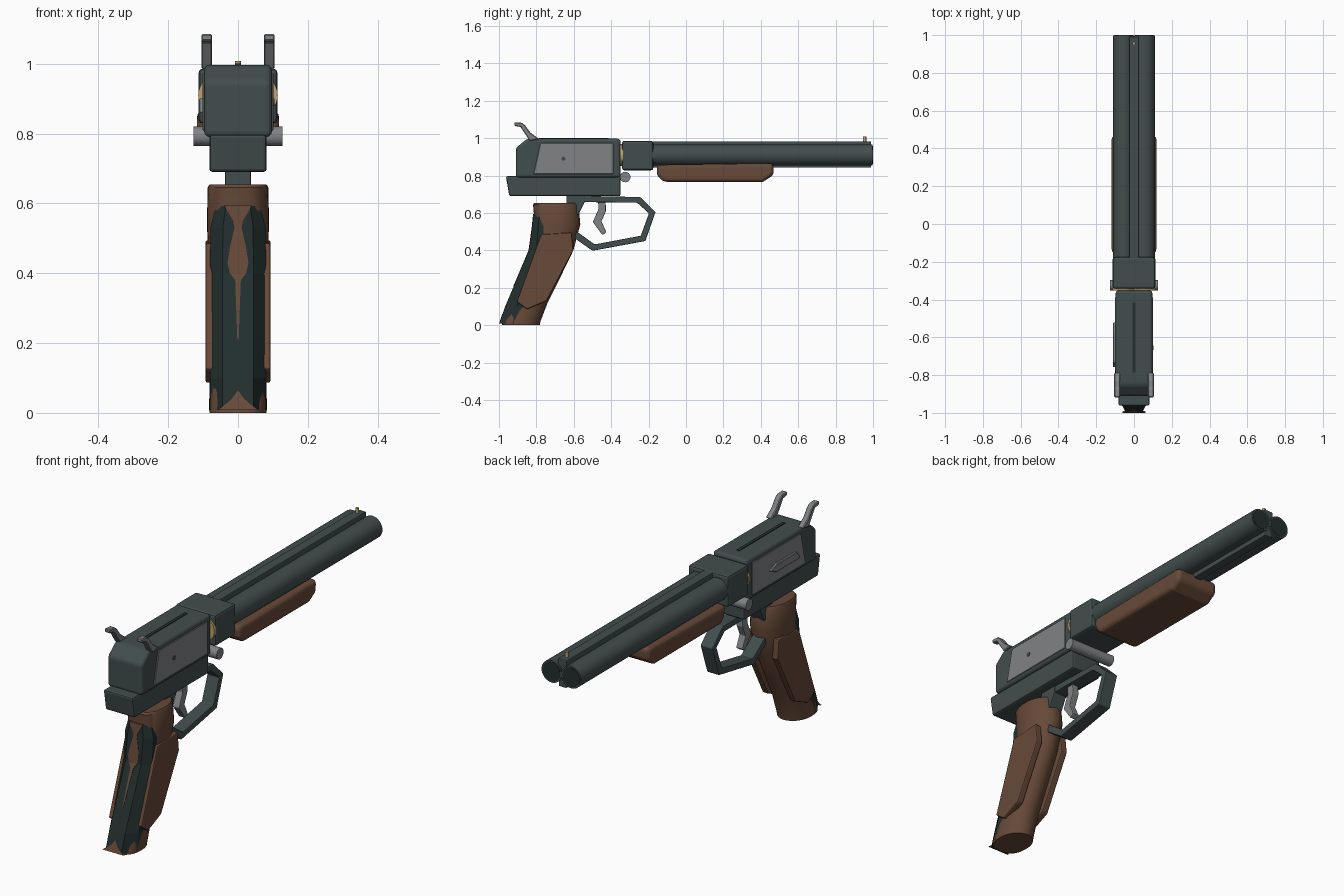
import bpy, bmesh, math
from mathutils import Matrix

if "Cube" in bpy.data.objects:
    bpy.data.objects.remove(bpy.data.objects["Cube"])


def mat(name, rgb):
    m = bpy.data.materials.new(name)
    m.diffuse_color = (*rgb, 1)
    m.use_nodes = True
    m.node_tree.nodes["Principled BSDF"].inputs["Base Color"].default_value = m.diffuse_color
    return m


STEEL = mat("gunmetal", (0.055, 0.074, 0.074))
GREY = mat("light_grey_metal", (0.215, 0.225, 0.235))
WOOD = mat("brown_wood", (0.135, 0.067, 0.040))
BLACK = mat("black_rubber", (0.016, 0.028, 0.027))
BRASS = mat("brass", (0.52, 0.37, 0.15))


def finish(bm, name, material, bevel=0, segs=2, smooth=False):
    bmesh.ops.recalc_face_normals(bm, faces=bm.faces)
    me = bpy.data.meshes.new(name)
    bm.to_mesh(me)
    bm.free()
    me.materials.append(material)
    ob = bpy.data.objects.new(name, me)
    bpy.context.collection.objects.link(ob)
    if bevel:
        b = ob.modifiers.new("bevel", 'BEVEL')
        b.width, b.segments, b.limit_method = bevel, segs, 'ANGLE'
        b.angle_limit = math.radians(35)
    if smooth:
        bpy.ops.object.select_all(action='DESELECT')
        ob.select_set(True)
        bpy.context.view_layer.objects.active = ob
        bpy.ops.object.shade_smooth_by_angle(angle=math.radians(35))
    return ob


def prism(name, profile, x0, x1, material, bevel=0, segs=2):
    """Side profile of (y, z) points stretched from x0 to x1."""
    bm = bmesh.new()
    a = [bm.verts.new((x0, y, z)) for y, z in profile]
    b = [bm.verts.new((x1, y, z)) for y, z in profile]
    bm.faces.new(a)
    bm.faces.new(b[::-1])
    n = len(a)
    for i in range(n):
        j = (i + 1) % n
        bm.faces.new((a[i], b[i], b[j], a[j]))
    return finish(bm, name, material, bevel, segs)


def box(name, x, y0, y1, z0, z1, material, bevel=0):
    return prism(name, [(y0, z0), (y1, z0), (y1, z1), (y0, z1)], -x, x, material, bevel)


def loft(name, rings, material, bevel=0, smooth=False):
    bm = bmesh.new()
    vs = [[bm.verts.new(p) for p in r] for r in rings]
    n = len(vs[0])
    for a, b in zip(vs, vs[1:]):
        for i in range(n):
            j = (i + 1) % n
            bm.faces.new((a[i], a[j], b[j], b[i]))
    bm.faces.new(vs[0])
    bm.faces.new(vs[-1][::-1])
    return finish(bm, name, material, bevel, smooth=smooth)


def rod(name, centre, r, length, axis, material, n=32):
    bm = bmesh.new()
    rot = {'x': Matrix.Rotation(math.pi / 2, 4, 'Y'),
           'y': Matrix.Rotation(math.pi / 2, 4, 'X'), 'z': Matrix()}[axis]
    bmesh.ops.create_cone(bm, cap_ends=True, segments=n, radius1=r, radius2=r,
                          depth=length, matrix=Matrix.Translation(centre) @ rot)
    return finish(bm, name, material, smooth=True)


# barrels, bores, brass shell rims
for side, s in (("right", 1), ("left", -1)):
    rod(side + "_barrel", (0.055 * s, 0.4, 0.91), 0.056, 1.196, 'y', STEEL)
    rod(side + "_bore", (0.055 * s, 0.998, 0.91), 0.049, 0.004, 'y', BLACK)
    rod(side + "_shell_rim", (0.055 * s, -0.345, 0.91), 0.059, 0.014, 'y', BRASS)
box("top_rib", 0.025, -0.19, 0.99, 0.92, 0.983, STEEL, 0.004)
box("bottom_rib", 0.022, -0.19, 0.99, 0.842, 0.89, STEEL, 0.004)
rod("sight_bead", (0, 0.955, 0.993), 0.009, 0.03, 'z', BRASS, 12)

# breech block and forend
box("breech_block", 0.113, -0.342, -0.175, 0.828, 0.986, STEEL, 0.012)
prism("forend", [(-0.155, 0.857), (-0.155, 0.80), (-0.12, 0.766), (0.41, 0.766),
                 (0.468, 0.802), (0.468, 0.866), (0.2, 0.862)], -0.118, 0.118, WOOD, 0.02, 3)

# receiver, lower frame, top slot, hinge pin
prism("receiver", [(-0.91, 0.79), (-0.35, 0.79), (-0.35, 0.997), (-0.85, 0.997),
                   (-0.91, 0.947)], -0.097, 0.097, STEEL, 0.016, 3)
prism("lower_frame", [(-0.945, 0.69), (-0.35, 0.69), (-0.35, 0.797), (-0.963, 0.797)],
      -0.082, 0.082, STEEL, 0.009)
box("top_slot", 0.008, -0.785, -0.415, 0.995, 1.0, BLACK)
rod("hinge_pin", (0, -0.325, 0.792), 0.028, 0.254, 'x', GREY, 24)

# side plates, hammers, grip panels on both sides
plate = [(-0.815, 0.808), (-0.388, 0.808), (-0.388, 0.973), (-0.778, 0.973)]
hammer = [(-0.835, 0.985), (-0.785, 0.995), (-0.832, 1.03), (-0.862, 1.07), (-0.878, 1.082),
          (-0.918, 1.085), (-0.918, 1.066), (-0.885, 1.06), (-0.862, 1.025)]
panel = [(-0.775, 0.485), (-0.612, 0.495), (-0.602, 0.40), (-0.745, 0.13),
         (-0.85, 0.085), (-0.905, 0.125)]
for side, s in (("right", 1), ("left", -1)):
    prism(side + "_side_plate", plate, 0.09 * s, 0.101 * s, GREY, 0.002, 1)
    prism(side + "_hammer", hammer, 0.074 * s, 0.105 * s, GREY, 0.004, 1)
    prism(side + "_grip_panel", panel, 0.06 * s, 0.093 * s, WOOD, 0.006)
rod("side_screw", (0.101, -0.655, 0.89), 0.011, 0.006, 'x', STEEL, 12)
prism("left_latch", [(-0.76, 0.86), (-0.57, 0.86), (-0.52, 0.88), (-0.57, 0.90), (-0.73, 0.90)],
      -0.112, -0.098, GREY, 0.003, 1)

# neck, trigger guard, trigger
prism("neck", [(-0.64, 0.70), (-0.54, 0.70), (-0.54, 0.662), (-0.575, 0.59), (-0.64, 0.59)],
      -0.037, 0.037, STEEL, 0.004)
outer = [(-0.58, 0.692), (-0.245, 0.685), (-0.163, 0.605), (-0.217, 0.45), (-0.5, 0.398), (-0.61, 0.475)]
inner = [(-0.55, 0.658), (-0.262, 0.655), (-0.198, 0.598), (-0.242, 0.478), (-0.488, 0.432), (-0.59, 0.505)]
loft("trigger_guard", [[(-0.034, *o), (0.034, *o), (0.034, *i), (-0.034, *i)]
                       for o, i in zip(outer, inner)], STEEL, 0.004)
prism("trigger", [(-0.47, 0.67), (-0.43, 0.67), (-0.428, 0.61), (-0.452, 0.555), (-0.425, 0.497),
                  (-0.447, 0.482), (-0.498, 0.552), (-0.468, 0.62)], -0.018, 0.018, GREY, 0.004)


# wooden grip: rounded sections, squarer at the rear
def section(z, front, rear, half, n=32):
    c, r = (front + rear) / 2, (front - rear) / 2
    ring = []
    for k in range(n):
        t = 2 * math.pi * k / n
        cx, sy = math.cos(t), math.sin(t)
        e = 1 if sy > 0 else 0.75
        ring.append((half * math.copysign(abs(cx) ** e, cx),
                     c + r * math.copysign(abs(sy) ** e, sy), z))
    return ring


loft("grip", [section(*v) for v in (
    (0.0, -0.782, -0.985, 0.082), (0.02, -0.778, -0.983, 0.083), (0.12, -0.74, -0.945, 0.08),
    (0.25, -0.675, -0.89, 0.08), (0.40, -0.602, -0.83, 0.083), (0.54, -0.565, -0.808, 0.089),
    (0.645, -0.575, -0.818, 0.087), (0.654, -0.582, -0.81, 0.082))], WOOD, smooth=True)

# black backstrap with wood inlays; rows are z, front y, rear y, half width
strap = [(0.008, -0.925, -0.998, 0.08), (0.10, -0.905, -0.967, 0.08), (0.40, -0.80, -0.840, 0.08),
         (0.53, -0.79, -0.822, 0.079), (0.592, -0.785, -0.816, 0.064)]
loft("backstrap", [[(-w, f + 0.05, z), (-w, f, z), (-w * 0.55, r, z), (w * 0.55, r, z),
                    (w, f, z), (w, f + 0.05, z)] for z, f, r, w in strap], BLACK)


def rear_y(z):
    for a, b in zip(strap, strap[1:]):
        if z <= b[0]:
            return a[2] + (b[2] - a[2]) * (z - a[0]) / (b[0] - a[0])
    return strap[-1][2]


def inlay(name, rows):
    loft(name, [[(-w, rear_y(z) - 0.002, z), (w, rear_y(z) - 0.002, z),
                 (w, rear_y(z) + 0.006, z), (-w, rear_y(z) + 0.006, z)] for z, w in rows], WOOD)


inlay("backstrap_inlay", [(0.21, 0.002), (0.38, 0.008), (0.40, 0.023), (0.43, 0.03), (0.48, 0.022),
                          (0.53, 0.010), (0.55, 0.014), (0.594, 0.04)])
inlay("backstrap_toe_inlay", [(0.008, 0.06), (0.025, 0.035), (0.04, 0.018), (0.062, 0.002)])
